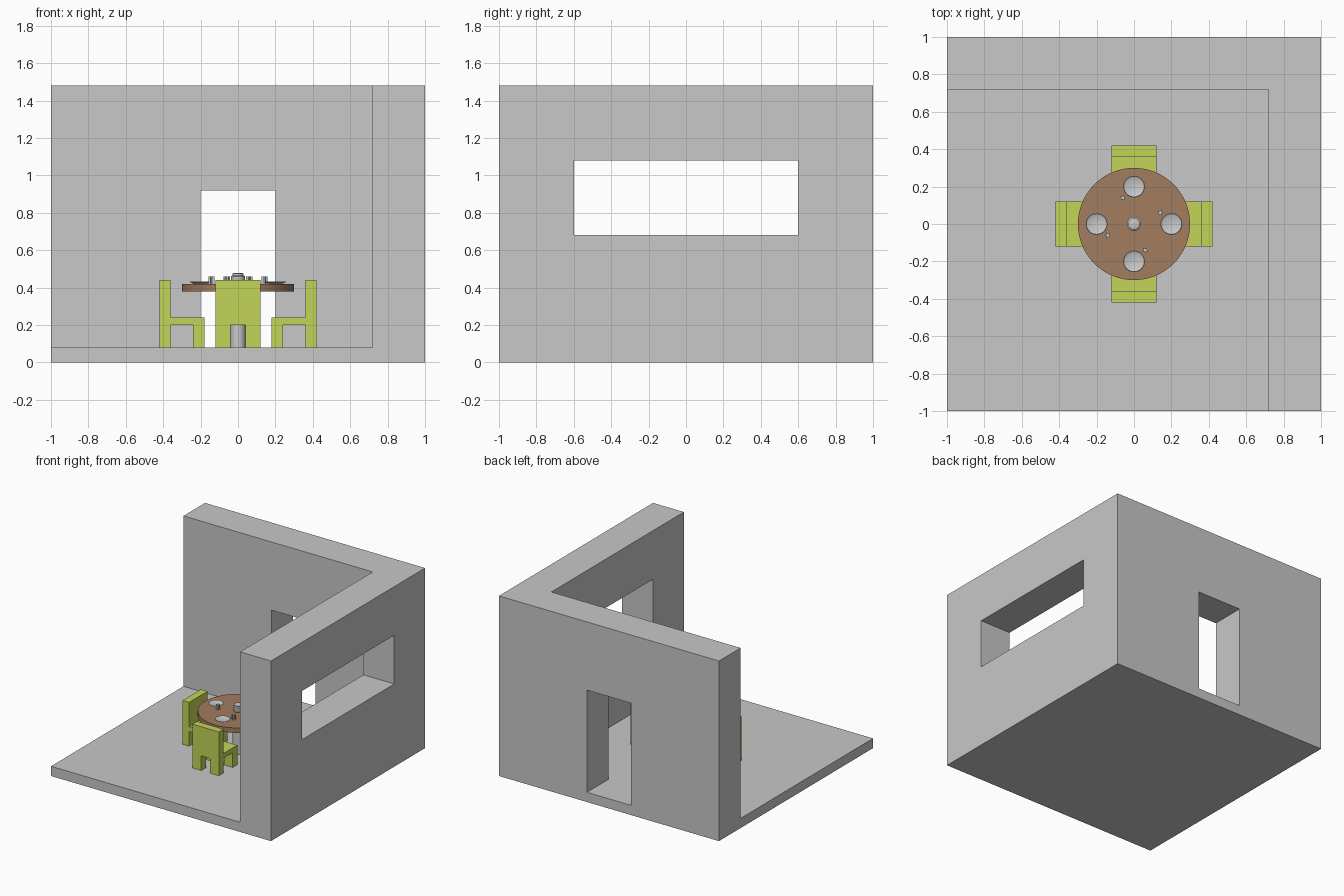
import bpy, bmesh, math
from mathutils import Matrix

if "Cube" in bpy.data.objects:
    bpy.data.objects.remove(bpy.data.objects["Cube"])


def material(name, rgb):
    m = bpy.data.materials.new(name)
    m.diffuse_color = (*rgb, 1)
    m.use_nodes = True
    m.node_tree.nodes["Principled BSDF"].inputs["Base Color"].default_value = m.diffuse_color
    return m


GREY = material("light grey", (0.58, 0.58, 0.58))
GREEN = material("lime green", (0.54, 0.66, 0.095))
BROWN = material("wood brown", (0.36, 0.2, 0.115))
FLOOR = 0.08
TOP = 0.42  # table top surface


def finish(name, bm, mat):
    bmesh.ops.recalc_face_normals(bm, faces=bm.faces)
    me = bpy.data.meshes.new(name)
    bm.to_mesh(me)
    bm.free()
    if mat:
        me.materials.append(mat)
    ob = bpy.data.objects.new(name, me)
    bpy.context.collection.objects.link(ob)
    return ob


def box(name, x, y, z, mat=None):
    bm = bmesh.new()
    bmesh.ops.create_cube(bm, size=1)
    for v in bm.verts:
        v.co = [r[0] if c < 0 else r[1] for r, c in zip((x, y, z), v.co)]
    return finish(name, bm, mat)


def prism(name, points, direction, mat):
    bm = bmesh.new()
    f = bm.faces.new([bm.verts.new(p) for p in points])
    r = bmesh.ops.extrude_face_region(bm, geom=[f])
    # keep the base so the solid stays closed
    verts = [g for g in r["geom"] if isinstance(g, bmesh.types.BMVert)]
    bmesh.ops.translate(bm, vec=direction, verts=verts)
    if f.is_valid and len([e for e in f.edges if len(e.link_faces) < 2]):
        bmesh.ops.holes_fill(bm, edges=bm.edges)
    return finish(name, bm, mat)


def lathe(name, profile, mat, at=(0, 0), n=32):
    bm = bmesh.new()
    rings = [[bm.verts.new((at[0] + r * math.cos(2 * math.pi * i / n),
                            at[1] + r * math.sin(2 * math.pi * i / n), z))
              for i in range(n)] for r, z in profile]
    for a, b in zip(rings, rings[1:]):
        for i in range(n):
            j = (i + 1) % n
            bm.faces.new((a[i], a[j], b[j], b[i]))
    bm.faces.new(rings[0][::-1])
    bm.faces.new(rings[-1])
    ob = finish(name, bm, mat)
    bpy.ops.object.select_all(action='DESELECT')
    bpy.context.view_layer.objects.active = ob
    ob.select_set(True)
    bpy.ops.object.shade_smooth_by_angle(angle=math.radians(30))
    return ob


def carve(ob, cutters):
    for c in cutters:
        m = ob.modifiers.new("cut", 'BOOLEAN')
        m.operation, m.solver, m.object = 'DIFFERENCE', 'EXACT', c
    dg = bpy.context.evaluated_depsgraph_get()
    me = bpy.data.meshes.new_from_object(ob.evaluated_get(dg))
    ob.modifiers.clear()
    ob.data = me
    for c in cutters:
        bpy.data.objects.remove(c)


# Room shell: block with interior, doorway and window carved out
room = box("room_walls", (-1, 1), (-1, 1), (0, 1.48), GREY)
carve(room, [
    box("interior", (-1.2, 0.72), (-1.2, 0.72), (FLOOR, 1.7)),
    box("doorway", (-0.2, 0.2), (0.5, 1.2), (FLOOR, 0.92)),
    box("window", (0.5, 1.2), (-0.6, 0.6), (0.68, 1.08)),
])

# Table
lathe("table_top", [(0.3, 0.38), (0.3, TOP)], BROWN, n=64)
lathe("table_leg", [(0.04, FLOOR), (0.04, 0.38)], GREY)

# Chair: side profile extruded, with the slot between the legs carved out
side = [(0.18, FLOOR), (0.24, FLOOR), (0.24, 0.2), (0.36, 0.2), (0.36, FLOOR),
        (0.42, FLOOR), (0.42, 0.44), (0.36, 0.44), (0.36, 0.24), (0.18, 0.24)]
chair = prism("chair", [(x, -0.12, z) for x, z in side], (0, 0.24, 0), GREEN)
carve(chair, [box("leg_gap", (0.1, 0.5), (-0.04, 0.04), (0, 0.2))])
for k in range(1, 4):
    c = bpy.data.objects.new("chair_%d" % (k + 1), chair.data.copy())
    c.data.transform(Matrix.Rotation(k * math.pi / 2, 4, 'Z'))
    bpy.context.collection.objects.link(c)

# Place settings: a dished plate and a star shaped glass each
for k in range(4):
    a = k * math.pi / 2
    lathe("plate_%d" % (k + 1),
          [(0.036, TOP), (0.058, 0.43), (0.055, 0.432), (0.04, 0.425)],
          GREY, (0.2 * math.cos(a), 0.2 * math.sin(a)))
    b = a + math.atan2(0.06, 0.14)
    cx, cy = 0.153 * math.cos(b), 0.153 * math.sin(b)
    star = []
    for i in range(10):
        t = a + i * math.pi / 5
        r = 0.009 if i % 2 else 0.017
        star.append((cx + r * math.cos(t), cy + r * math.sin(t), TOP))
    prism("glass_%d" % (k + 1), star, (0, 0, 0.04), GREY)

# Centre pot with stepped lid
lathe("centre_pot", [(0.03, TOP), (0.037, 0.435), (0.037, 0.46), (0.03, 0.465),
                     (0.03, 0.475), (0.018, 0.478)], GREY)
